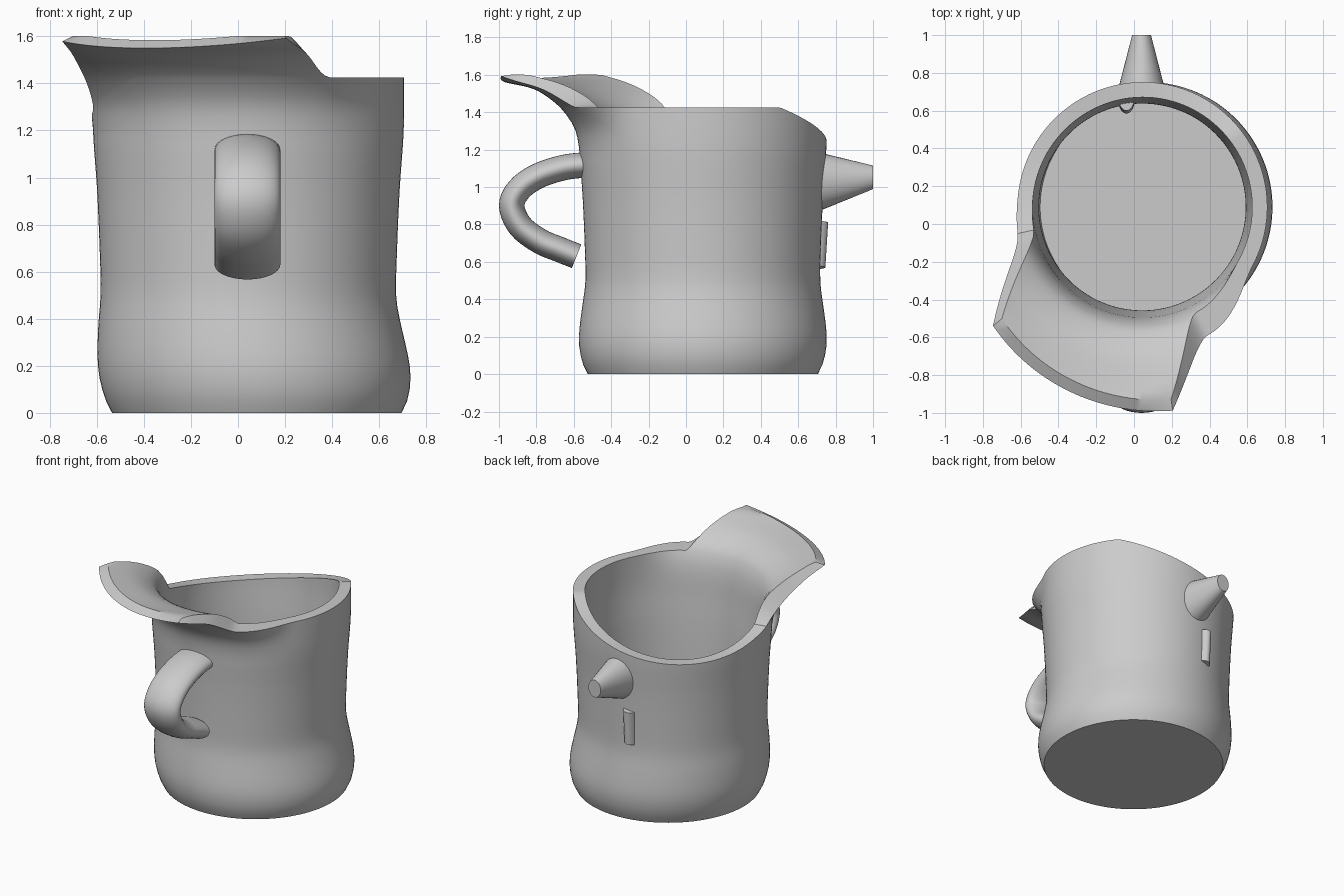
import bpy, bmesh, math
from mathutils import Vector

cube = bpy.data.objects.get("Cube")
if cube:
    bpy.data.objects.remove(cube)

clay = bpy.data.materials.new("clay_grey")
clay.use_nodes = True
clay.diffuse_color = (0.6, 0.6, 0.6, 1)
clay.node_tree.nodes["Principled BSDF"].inputs["Base Color"].default_value = (0.6, 0.6, 0.6, 1)


def spline(pts, n=6):
    """Smooth curve through 2D points."""
    p = [Vector(q) for q in pts]
    p = [2 * p[0] - p[1]] + p + [2 * p[-1] - p[-2]]
    out = []
    for a, b, c, d in zip(p, p[1:], p[2:], p[3:]):
        for k in range(n):
            t = k / n
            out.append(b + 0.5 * t * (c - a + t * (2 * a - 5 * b + 4 * c - d + t * (3 * b - 3 * c + d - a))))
    return out + [p[-2]]


def lookup(curve, value, key):
    """Other coordinate of a monotone curve where coordinate `key` equals value."""
    for a, b in zip(curve, curve[1:]):
        if value <= b[key] or b is curve[-1]:
            t = (value - a[key]) / (b[key] - a[key])
            return a[1 - key] + t * (b[1 - key] - a[1 - key])


def finish(bm, name, angle=40):
    bmesh.ops.remove_doubles(bm, verts=bm.verts, dist=0.0005)
    bmesh.ops.recalc_face_normals(bm, faces=bm.faces)
    me = bpy.data.meshes.new(name)
    bm.to_mesh(me)
    bm.free()
    ob = bpy.data.objects.new(name, me)
    bpy.context.collection.objects.link(ob)
    me.materials.append(clay)
    bpy.ops.object.select_all(action="DESELECT")
    ob.select_set(True)
    bpy.context.view_layer.objects.active = ob
    bpy.ops.object.shade_smooth_by_angle(angle=math.radians(angle))


def skin(bm, rows):
    """Quads between neighbouring rows of points."""
    grid = [[bm.verts.new(p) for p in row] for row in rows]
    for a, b in zip(grid, grid[1:]):
        for i in range(len(a) - 1):
            bm.faces.new((a[i], a[i + 1], b[i + 1], b[i]))


def tube(name, rings, angle=40):
    """Closed capped tube from rings of points."""
    bm = bmesh.new()
    skin(bm, [r + r[:1] for r in rings])
    for r in (rings[0], rings[-1]):
        bm.faces.new([bm.verts.new(p) for p in r])
    finish(bm, name, angle)


# Profiles as (radius, height): body wall and the two skins of the flared lip
BODY = spline([(.615, 0), (.643, .06), (.661, .15), (.66, .24), (.645, .36), (.628, .5),
               (.632, .7), (.643, .95), (.66, 1.2), (.662, 1.45)])
LIP_OUT = spline([(.66, 1.2), (.68, 1.3), (.725, 1.38), (.79, 1.45), (.9, 1.52), (1.05, 1.55), (1.13, 1.565)])
LIP_IN = spline([(.58, 1.2), (.59, 1.3), (.615, 1.4), (.67, 1.48), (.8, 1.55), (1.0, 1.585), (1.1, 1.6)])
WALL = 0.08
MID, HALF = 244.5, 52.5      # lip direction and half width in degrees
LIP_ROWS = 12


def place(r, deg, z):
    a = math.radians(deg)
    t = min(1, z / 0.5)
    return Vector((0.08 - 0.036 * t * t * (3 - 2 * t) + r * math.cos(a), 0.09 + r * math.sin(a), z))


def flare(deg):
    d = (deg - MID + 180) % 360 - 180
    t = max(0, min(1, (abs(d) - HALF) / (35 if d > 0 else 20)))
    return 1 - t * t * (3 - 2 * t)


def rim_height(deg):
    """Level rim with a slanting plane cut at the back right."""
    p = place(0.66, deg, 1)
    return 1.425 - max(0, (p.y - p.x) / math.sqrt(2) + 0.04) * 0.33


def radius(z, deg, inner):
    r = lookup(BODY, z, 1) - (WALL if inner else 0)
    if z > 1.2:
        r += flare(deg) * (lookup(LIP_IN if inner else LIP_OUT, z, 1) - r)
    return r


def wall_column(deg, inner):
    start = 0.1 if inner else 0
    zs = [start + (1.1 - start) * k / 22 for k in range(23)]
    zs += [1.1 + (rim_height(deg) - 1.1) * k / 8 for k in range(1, 9)]
    return [place(radius(z, deg, inner), deg, z) for z in zs]


def lip_column(deg, inner):
    curve = LIP_IN if inner else LIP_OUT
    s = (deg - MID) / HALF
    r0 = lookup(curve, rim_height(deg), 1)
    r1 = 1.05 + 0.04 * s - (0.06 if inner else 0)
    col = []
    for k in range(LIP_ROWS + 1):
        f = (k / LIP_ROWS) ** 1.4
        r = r0 + (r1 - r0) * f
        z = lookup(curve, r, 0) + f * f * 0.035 * s * s
        g = f ** 0.6
        turn = MID + 4 * g + s * (HALF + (30 - HALF) * g)
        col.append(place(r, turn, min(z, 1.602)))
    return col


# Jug body with open rim and pouring lip
lip_angles = [MID - HALF + 2 * HALF * k / 36 for k in range(37)]
back_angles = [MID + HALF + (360 - 2 * HALF) * k / 80 for k in range(81)]
bm = bmesh.new()
for angles in (lip_angles, back_angles):
    outer = [wall_column(a, False) for a in angles]
    inner = [wall_column(a, True) for a in angles]
    skin(bm, outer)
    skin(bm, inner)
    if angles is back_angles:
        skin(bm, [[o[-1], i[-1]] for o, i in zip(outer, inner)])
    for cols in (outer, inner):
        centre = place(0, 0, cols[0][0].z)
        for a, b in zip(cols, cols[1:]):
            bm.faces.new([bm.verts.new(p) for p in (centre, a[0], b[0])])
outer = [lip_column(a, False) for a in lip_angles]
inner = [lip_column(a, True) for a in lip_angles]
skin(bm, outer)
skin(bm, inner)
skin(bm, [[o[-1], i[-1]] for o, i in zip(outer, inner)])
for side in (0, -1):
    skin(bm, list(zip(outer[side], inner[side])))
finish(bm, "jug_body", 35)


def ellipse(n=32):
    return [(math.cos(2 * math.pi * k / n), math.sin(2 * math.pi * k / n)) for k in range(n)]


# Handle: flattened tube swept along a curve in the y-z plane
path = spline([(-.52, 1.12), (-.65, 1.105), (-.79, 1.06), (-.89, .99), (-.932, .9),
               (-.885, .79), (-.78, .71), (-.68, .668), (-.585, .63)], 5)
rings = []
for k, p in enumerate(path):
    d = (path[min(k + 1, len(path) - 1)] - path[max(k - 1, 0)]).normalized()
    rings.append([Vector((0.04 + 0.14 * c, p.x - d.y * 0.068 * s, p.y + d.x * 0.068 * s)) for c, s in ellipse()])
tube("handle", rings)

# Tapered nozzle on the back
tube("nozzle", [[Vector((0.04 + rx * c, y, z + rz * s)) for c, s in ellipse()]
                for y, rx, rz, z in ((.67, .135, .17, 1.025), (1.0, .05, .063, 1.052))])

# Small upright peg below the nozzle
tube("peg", [[Vector((-0.04 + 0.045 * c, y + 0.08 * s, z + 0.01 * c)) for c, s in ellipse()]
             for y, z in ((.665, .57), (.68, .81))])
